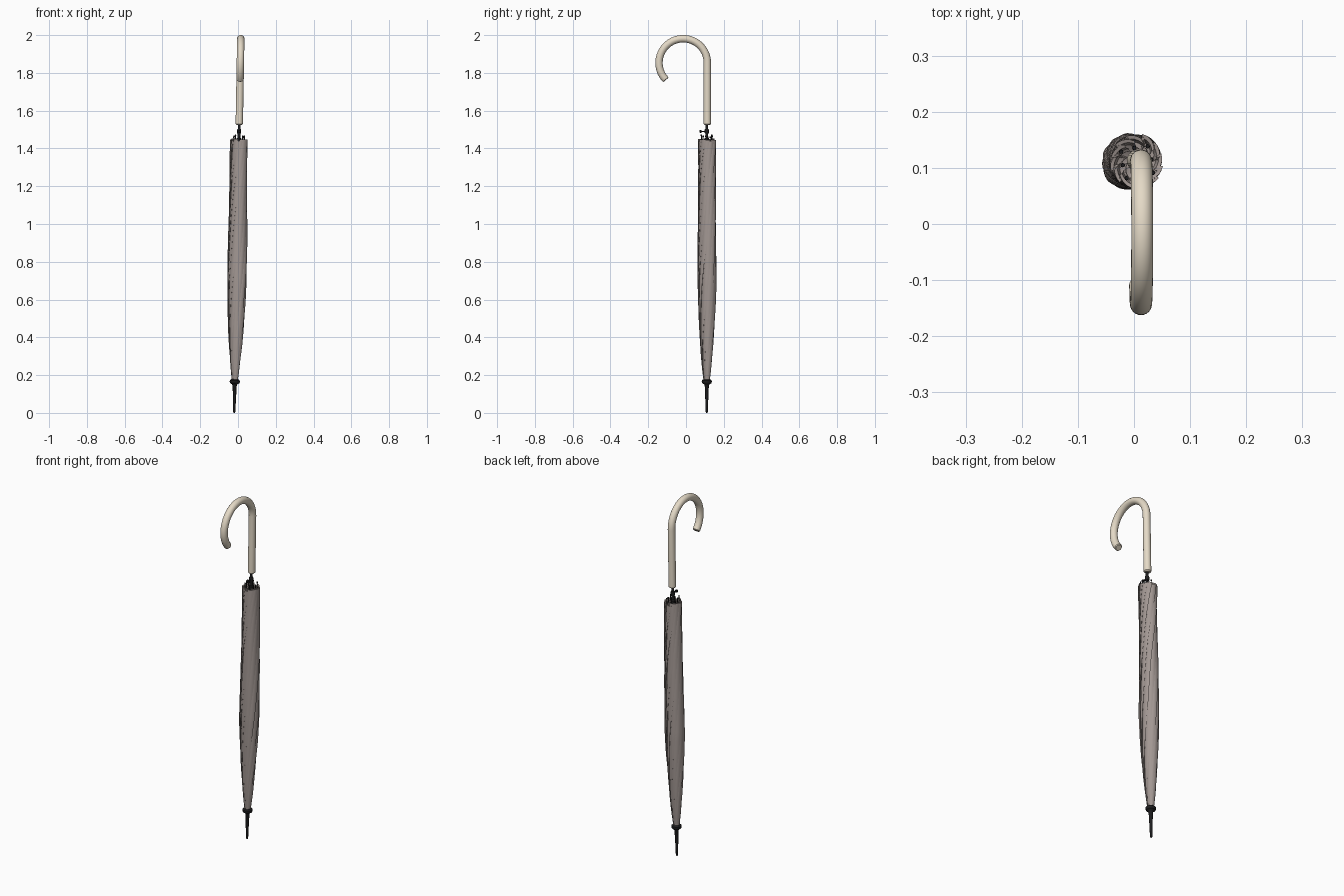
import bpy, bmesh, math, random
from mathutils import Vector

if "Cube" in bpy.data.objects:
    bpy.data.objects.remove(bpy.data.objects["Cube"])

random.seed(4)


def material(name, col):
    m = bpy.data.materials.new(name)
    m.diffuse_color = (*col, 1)
    m.use_nodes = True
    m.node_tree.nodes["Principled BSDF"].inputs["Base Color"].default_value = m.diffuse_color
    return m


BLACK = material("black_metal", (0.012, 0.012, 0.013))
CLOTH = material("taupe_cloth", (0.36, 0.31, 0.29))
WOOD = material("pale_wood", (0.78, 0.70, 0.57))


def axis(z, y=0.11):
    """Point on the slightly leaning centre line."""
    return Vector((-0.02 + 0.0175 * z, y, z))


def skin(name, rings, mat, angle=35):
    """Bridge closed rings of points into one capped surface."""
    bm = bmesh.new()
    vs = [[bm.verts.new(p) for p in r] for r in rings]
    n = len(rings[0])
    for a, b in zip(vs, vs[1:]):
        for i in range(n):
            j = (i + 1) % n
            bm.faces.new((a[i], a[j], b[j], b[i]))
    bm.faces.new(vs[0][::-1])
    bm.faces.new(vs[-1])
    bmesh.ops.recalc_face_normals(bm, faces=bm.faces[:])
    me = bpy.data.meshes.new(name)
    bm.to_mesh(me)
    bm.free()
    me.materials.append(mat)
    ob = bpy.data.objects.new(name, me)
    bpy.context.collection.objects.link(ob)
    bpy.ops.object.select_all(action='DESELECT')
    bpy.context.view_layer.objects.active = ob
    ob.select_set(True)
    bpy.ops.object.shade_smooth_by_angle(angle=math.radians(angle))
    return ob


def tube(name, path, radii, mat, sides=16):
    """Round section of varying radius swept along a path."""
    rings = []
    for k, (p, r) in enumerate(zip(path, radii)):
        t = (path[min(k + 1, len(path) - 1)] - path[max(k - 1, 0)]).normalized()
        u = Vector((1, 0, 0))
        if abs(t.x) > 0.9:
            u = Vector((0, 0, 1))
        u = (u - t * u.dot(t)).normalized()
        v = t.cross(u)
        rings.append([p + r * (u * math.cos(a) + v * math.sin(a))
                      for a in (2 * math.pi * i / sides for i in range(sides))])
    return skin(name, rings, mat)


def lathe(name, profile, mat, sides=16):
    return tube(name, [axis(z) for r, z in profile], [r for r, z in profile], mat, sides)


# Crook handle: straight grip, arc, cut end with a small bevel
path = [axis(1.525, 0.113), axis(1.53, 0.113), axis(1.7, 0.113)]
for i in range(37):
    a = math.radians(223) * i / 36
    p = axis(1.853 + 0.128 * math.sin(a), -0.015 + 0.128 * math.cos(a))
    path.append(p)
path.append(path[-1] + (path[-1] - path[-2]) * 0.25)
tube("crook_handle", path, [0.015] + [0.0195] * (len(path) - 2) + [0.016], WOOD, 24)

# Shaft, runner and ferrule
lathe("shaft", [(0.0075, 0.15), (0.0075, 1.54)], BLACK)
lathe("runner", [(0.012, 1.40), (0.014, 1.41), (0.014, 1.45), (0.010, 1.455)], BLACK)
lathe("ferrule", [(0.003, 0.0), (0.006, 0.005), (0.0075, 0.06), (0.011, 0.145),
                  (0.015, 0.152), (0.024, 0.157), (0.027, 0.164), (0.026, 0.172),
                  (0.019, 0.178)], BLACK)

# Furled canopy: overlapping pleats twisted around the shaft
PLEATS, STEP = 12, 2 * math.pi / 12
profile = [(0.172, 0.017), (0.25, 0.026), (0.35, 0.035), (0.45, 0.042), (0.57, 0.048),
           (0.70, 0.0525), (0.90, 0.0515), (1.10, 0.049), (1.30, 0.048), (1.445, 0.049)]
size = [random.uniform(0.93, 1.05) for _ in range(PLEATS)]
phase = [random.uniform(0, 6.28) for _ in range(PLEATS)]
hem = [random.uniform(-0.008, 0.008) for _ in range(PLEATS)]


def radius_at(z):
    for (z0, r0), (z1, r1) in zip(profile, profile[1:]):
        if z <= z1:
            return r0 + (r1 - r0) * (z - z0) / (z1 - z0)
    return profile[-1][1]


def pleat_ring(z, scale=1.0, hem_amount=0.0):
    pts = []
    rad = radius_at(z) * scale
    # (angle in pitches, radius): outer side to the lip, then back underneath
    outer = [(1.5 * t, 0.78 + 0.22 * math.sin(t * math.pi / 2))
             for t in (0, 0.2, 0.4, 0.6, 0.8, 1.0)]
    under = [(1.48, 0.965), (1.25, 0.875)]
    for k in range(PLEATS):
        wob = 0.10 * math.sin(9 * z + phase[k])
        for i, (s, r) in enumerate(outer + under):
            lip = max(0.0, (r - 0.78) / 0.22)
            ang = (k + s + wob * lip) * STEP + 2.7 * z + 0.25 * math.sin(4 * z)
            rr = rad * (r + (size[k] - 1) * lip)
            pts.append(axis(z + hem[k] * hem_amount)
                       + Vector((rr * math.cos(ang), rr * math.sin(ang), 0)))
    return pts


N = 56
rings = [pleat_ring(0.172 + (1.445 - 0.172) * i / N, 1, max(0, (i - N + 3) / 3))
         for i in range(N + 1)]
rings += [pleat_ring(1.443, 0.86, 1), pleat_ring(1.42, 0.74, 1), pleat_ring(1.41, 0.2)]
skin("furled_canopy", rings, CLOTH, 40)

# Loose inner folds showing at the open hem
for k in range(8):
    loop = []
    for i in range(9):
        a = k * math.pi / 4 + i * 0.14
        r = 0.015 + 0.0022 * i
        loop.append((r * math.cos(a), r * math.sin(a)))
    back = [(x * 0.94, y * 0.94) for x, y in reversed(loop)]
    skin("inner_fold_%d" % k, [[axis(z) + Vector((x, y, 0)) for x, y in loop + back]
                               for z in (1.38, 1.436 + 0.006 * (k % 2))], CLOTH)

# Rib tips standing above the hem
for k in range(8):
    a = k * math.pi / 4 + 0.2
    r = 0.026 + 0.008 * (k % 2)
    off = Vector((r * math.cos(a), r * math.sin(a), 0))
    h = 1.462 + 0.006 * (k % 3)
    tube("rib_tip_%d" % k, [axis(z) + off for z in (1.39, h - 0.008, h - 0.007, h)],
         [0.0022, 0.0022, 0.004, 0.0035], BLACK, 8)

# Catch button with a knob on the front of the shaft, and its collar
tube("catch_button", [axis(1.49, y) for y in (0.11, 0.083, 0.081, 0.074, 0.071)],
     [0.0035, 0.0035, 0.008, 0.008, 0.005], BLACK, 12)
lathe("catch_collar", [(0.010, 1.478), (0.011, 1.482), (0.011, 1.498), (0.010, 1.502)], BLACK)
